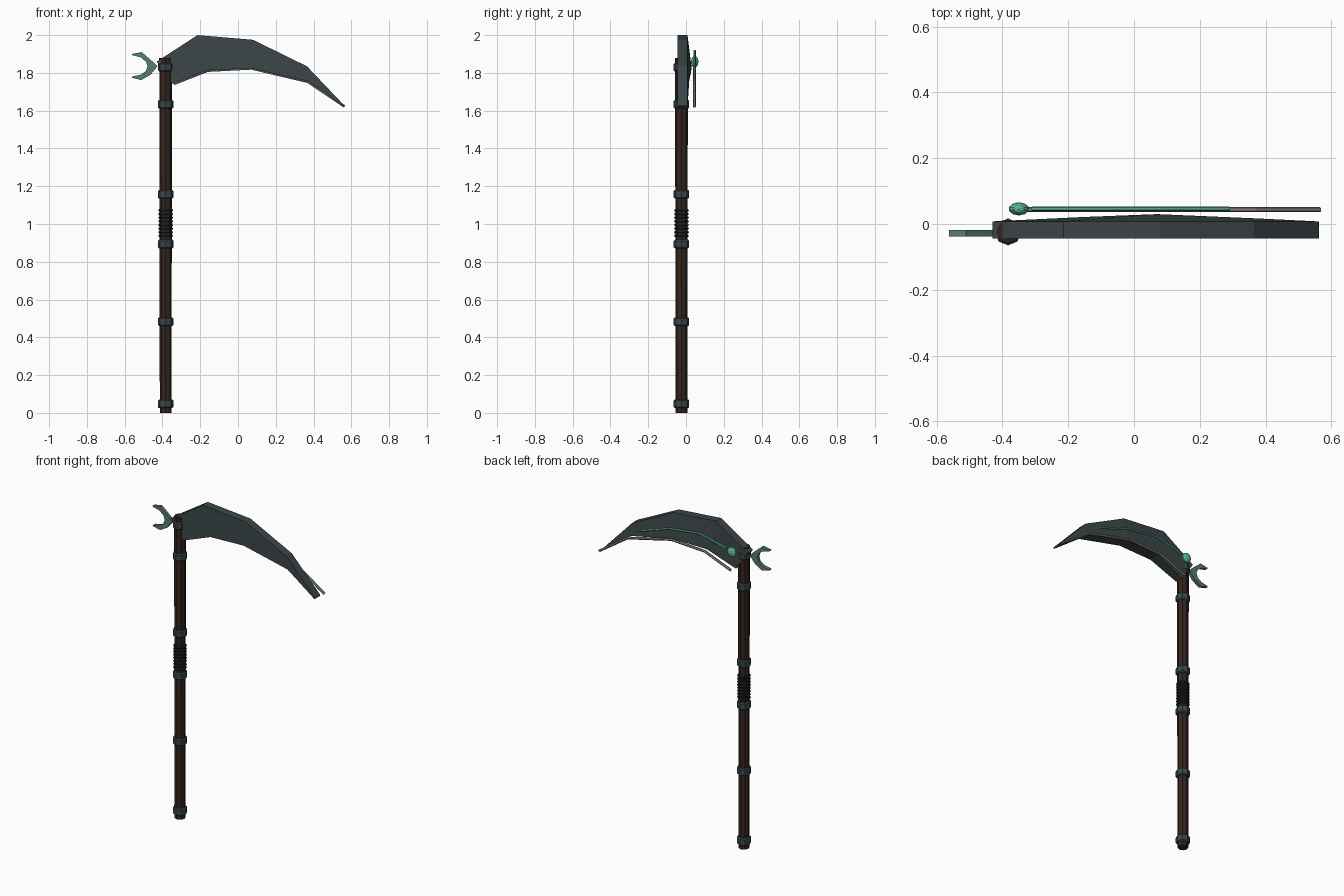
import bpy, bmesh, math

if "Cube" in bpy.data.objects:
    bpy.data.objects.remove(bpy.data.objects["Cube"])

SX, SY = -0.383, -0.024   # shaft axis


def material(name, rgb):
    m = bpy.data.materials.new(name)
    m.diffuse_color = (*rgb, 1)
    m.use_nodes = True
    m.node_tree.nodes["Principled BSDF"].inputs["Base Color"].default_value = m.diffuse_color
    return m


wood = material("dark_wood", (0.035, 0.018, 0.013))
iron = material("dark_iron", (0.045, 0.062, 0.066))
leather = material("black_leather", (0.012, 0.012, 0.012))
jade = material("jade", (0.10, 0.20, 0.16))
glow = material("bright_jade", (0.10, 0.42, 0.28))
steel = material("worn_steel", (0.25, 0.23, 0.22))


def finish(name, bm, mat):
    bmesh.ops.recalc_face_normals(bm, faces=bm.faces)
    me = bpy.data.meshes.new(name)
    bm.to_mesh(me)
    bm.free()
    me.materials.append(mat)
    ob = bpy.data.objects.new(name, me)
    bpy.context.collection.objects.link(ob)
    return ob


def column(name, z0, z1, r0, r1, mat, bevel=0):
    """Eight-sided upright prism on the shaft axis."""
    bpy.ops.mesh.primitive_cone_add(vertices=8, radius1=r0, radius2=r1, depth=z1 - z0,
                                    location=(SX, SY, (z0 + z1) / 2))
    ob = bpy.context.object
    ob.name = name
    ob.data.materials.append(mat)
    if bevel:
        b = ob.modifiers.new("bevel", 'BEVEL')
        b.width, b.segments = bevel, 1
        b.limit_method, b.angle_limit = 'ANGLE', math.radians(60)
    return ob


def slab(name, outline, y_front, y_backs, mat):
    """Outline in xz given a front plane and a back depth per point."""
    bm = bmesh.new()
    front = [bm.verts.new((x, y_front, z)) for x, z in outline]
    back = [bm.verts.new((x, y, z)) for (x, z), y in zip(outline, y_backs)]
    n = len(outline)
    for i in range(n):
        j = (i + 1) % n
        bm.faces.new((front[i], front[j], back[j], back[i]))
    # the two caps are bridged between opposite points of the outline
    for ring in (front, back):
        for i in range(n // 2 - 1):
            bm.faces.new((ring[i], ring[i + 1], ring[n - 2 - i], ring[n - 1 - i]))
    return finish(name, bm, mat)


def rod(name, points, y, radius, mat):
    """Thin faceted rod along a path in xz."""
    cu = bpy.data.curves.new(name, 'CURVE')
    cu.dimensions = '3D'
    cu.bevel_depth, cu.bevel_resolution = radius, 1
    cu.use_fill_caps = True
    sp = cu.splines.new('POLY')
    sp.points.add(len(points) - 1)
    for p, (x, z) in zip(sp.points, points):
        p.co = (x, y, z, 1)
    sp.use_smooth = False
    cu.materials.append(mat)
    ob = bpy.data.objects.new(name, cu)
    bpy.context.collection.objects.link(ob)
    return ob


# shaft and its iron bands
column("shaft", 0, 1.88, 0.031, 0.034, wood)
for i, z in enumerate((0.048, 0.483, 0.894, 1.157, 1.634, 1.83)):
    column(f"band_{i + 1}", z - 0.023, z + 0.023, 0.041, 0.041, iron, 0.006)

# leather grip wrap
for i in range(8):
    bpy.ops.mesh.primitive_torus_add(major_segments=12, minor_segments=6, major_radius=0.031,
                                     minor_radius=0.008,
                                     location=(SX, SY, 0.937 + i * 0.0193))
    bpy.context.object.name = f"grip_wrap_{i + 1}"
    bpy.context.object.data.materials.append(leather)

# blade: outer edge then inner edge, back swelling toward the middle of the inner edge
outer = [(-0.43, 1.86), (-0.214, 2.0), (0.08, 1.975), (0.365, 1.835), (0.562, 1.628)]
inner = [(0.558, 1.62), (0.373, 1.755), (0.07, 1.823), (-0.16, 1.815), (-0.35, 1.742)]
slab("blade", outer + inner, -0.044, [0.008] * 6 + [0.017, 0.03, 0.021, 0.009], iron)

# bright cutting edge and inlaid line behind the blade
rod("cutting_edge", [(-0.34, 1.742), (-0.16, 1.812), (0.07, 1.824), (0.37, 1.753), (0.565, 1.622)],
    0.044, 0.008, steel)
rod("inlay", [(-0.31, 1.872), (-0.135, 1.915), (0.08, 1.89), (0.29, 1.82)], 0.046, 0.007, glow)

# gem
bpy.ops.mesh.primitive_uv_sphere_add(segments=10, ring_count=6, radius=1, location=(-0.35, 0.046, 1.858))
gem = bpy.context.object
gem.name = "gem"
gem.scale = (0.031, 0.02, 0.031)
gem.data.materials.append(glow)

# forked horn: outer side then inner side
fork_outer = [(-0.563, 1.90), (-0.51, 1.91), (-0.463, 1.87), (-0.426, 1.836),
              (-0.463, 1.79), (-0.512, 1.762), (-0.563, 1.775)]
fork_inner = [(-0.558, 1.782), (-0.516, 1.79), (-0.488, 1.81), (-0.479, 1.836),
              (-0.488, 1.86), (-0.516, 1.883), (-0.56, 1.894)]
slab("fork", fork_outer + fork_inner, -0.038, [-0.018] * 14, jade)
